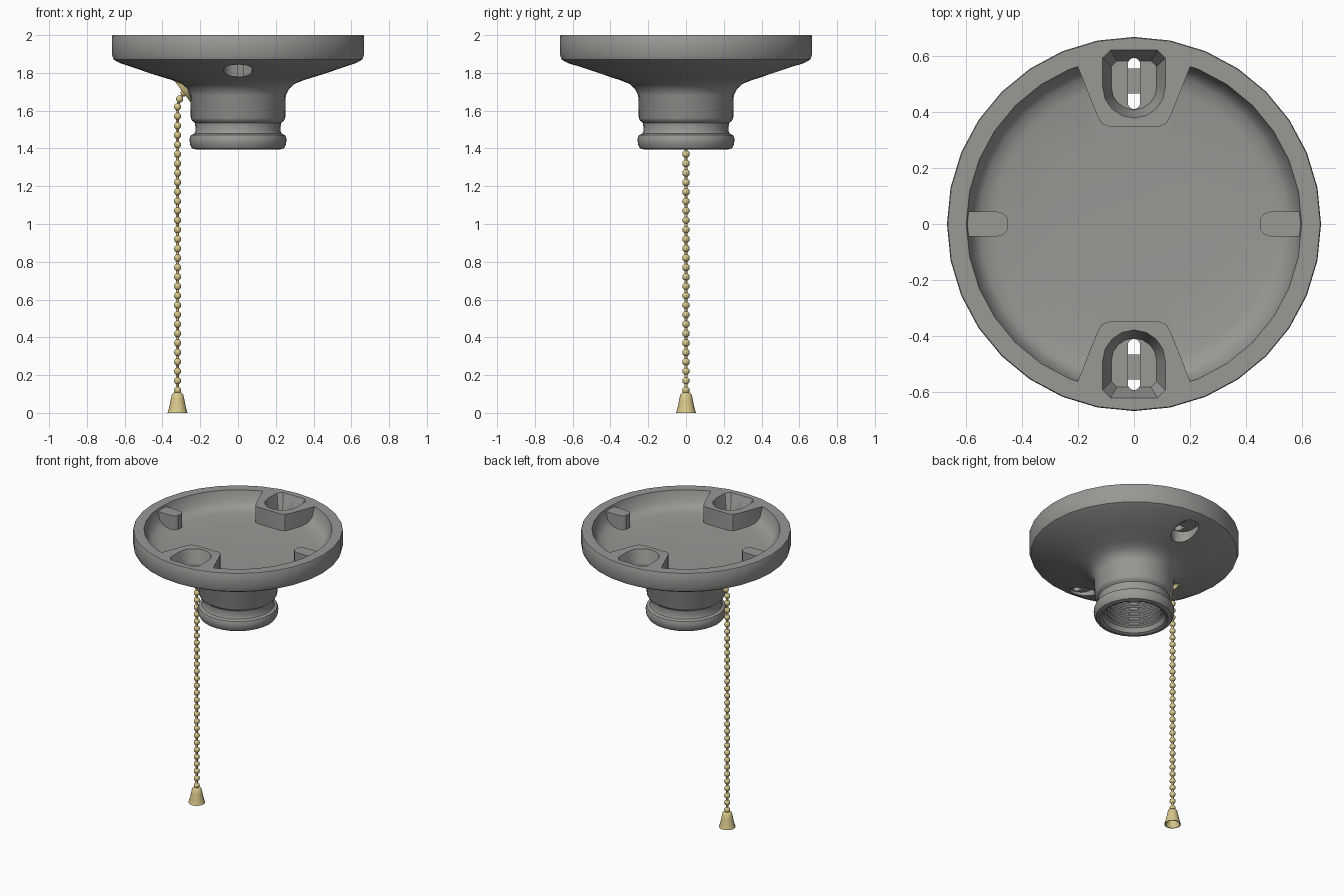
import bpy, bmesh, math
from mathutils import Vector, Matrix

if "Cube" in bpy.data.objects:
    bpy.data.objects.remove(bpy.data.objects["Cube"])


def material(name, rgb):
    m = bpy.data.materials.new(name)
    m.use_nodes = True
    m.diffuse_color = (*rgb, 1)
    bsdf = m.node_tree.nodes["Principled BSDF"]
    bsdf.inputs["Base Color"].default_value = (*rgb, 1)
    bsdf.inputs["Roughness"].default_value = 0.6
    return m


GREY = material("warm grey", (0.32, 0.315, 0.30))
BRASS = material("pale brass", (0.69, 0.58, 0.26))


def finish(name, bm, mat):
    bmesh.ops.recalc_face_normals(bm, faces=bm.faces)
    mesh = bpy.data.meshes.new(name)
    bm.to_mesh(mesh)
    bm.free()
    mesh.materials.append(mat)
    ob = bpy.data.objects.new(name, mesh)
    bpy.context.collection.objects.link(ob)
    return ob


def smooth(ob, angle=35):
    bpy.ops.object.select_all(action='DESELECT')
    ob.select_set(True)
    bpy.context.view_layer.objects.active = ob
    bpy.ops.object.shade_smooth_by_angle(angle=math.radians(angle))


def lathe(name, profile, mat, sides):
    bm = bmesh.new()
    verts = [bm.verts.new((0, -r, z)) for r, z in profile]
    edges = [bm.edges.new(p) for p in zip(verts, verts[1:])]
    bmesh.ops.spin(bm, geom=verts + edges, cent=(0, 0, 0), axis=(0, 0, 1),
                   angle=math.tau, steps=sides, use_duplicate=False)
    bmesh.ops.remove_doubles(bm, verts=bm.verts, dist=0.0005)
    return finish(name, bm, mat)


def prism(name, outline, low, high, taper=1.0):
    """Extrude an outline upward; taper shrinks its lower end about the middle."""
    bm = bmesh.new()
    mid = sum(y for x, y in outline) / len(outline)
    a = [bm.verts.new((x * taper, mid + (y - mid) * taper, low)) for x, y in outline]
    b = [bm.verts.new((x, y, high)) for x, y in outline]
    bm.faces.new(a)
    bm.faces.new(b)
    for i in range(len(a)):
        j = (i + 1) % len(a)
        bm.faces.new((a[i], a[j], b[j], b[i]))
    return finish(name, bm, GREY)


def rounded_slot(half_x, y0, y1, round_far=True, n=8):
    """Slot outline along y with a round near end and an optional round far end."""
    pts = [(half_x * math.cos(t), y0 + half_x + half_x * math.sin(t))
           for t in (math.pi + math.pi * i / n for i in range(n + 1))]
    if round_far:
        return pts + [(-x, y0 + y1 - y) for x, y in pts]
    c = half_x * 0.25
    return pts + [(half_x, y1 - c), (half_x - c, y1), (c - half_x, y1), (-half_x, y1 - c)]


def combine(target, other, operation):
    mod = target.modifiers.new(operation, 'BOOLEAN')
    mod.operation = operation
    mod.solver = 'EXACT'
    mod.object = other
    bpy.context.view_layer.objects.active = target
    bpy.ops.object.modifier_apply(modifier=mod.name)
    bpy.data.objects.remove(other)


# Holder body: open dish on top, neck and threaded socket below
dish = [(0, 1.88), (0.3, 1.882), (0.5, 1.888), (0.55, 1.9), (0.58, 1.93), (0.598, 2.0)]
shell = [(0.664, 2.0), (0.667, 1.995), (0.667, 1.895), (0.658, 1.87), (0.625, 1.852),
         (0.45, 1.793), (0.35, 1.762), (0.3, 1.742), (0.27, 1.715), (0.253, 1.68),
         (0.25, 1.56), (0.244, 1.548), (0.228, 1.535), (0.224, 1.495), (0.232, 1.478),
         (0.25, 1.47), (0.257, 1.45), (0.254, 1.42), (0.243, 1.4), (0.218, 1.394),
         (0.2, 1.402), (0.192, 1.42)]
threads = []
for i in range(6):
    z = 1.425 + i * 0.037
    threads += [(0.19, z), (0.19, z + 0.008), (0.177, z + 0.018), (0.177, z + 0.028)]
body = lathe("holder_body", dish + shell + threads + [(0.177, 1.67), (0, 1.67)], GREY, 32)

# Screw bosses and side ribs standing in the dish
boss_side = [(0.09, 0.348), (0.115, 0.358), (0.133, 0.39), (0.2, 0.56), (0.2, 0.6)]
boss = boss_side + [(-x, y) for x, y in reversed(boss_side)]
rib_side = [(0.45, 0.02), (0.465, 0.038), (0.49, 0.045), (0.63, 0.045)]
rib = rib_side + [(x, -y) for x, y in reversed(rib_side)]
for s in (1, -1):
    combine(body, prism("boss", [(x, s * y) for x, y in boss], 1.872, 2.0), 'UNION')
    combine(body, prism("rib", [(s * x, y) for x, y in rib], 1.872, 1.985), 'UNION')

# Screw pockets: sloping recess above, slot through, counterbore below
cuts = [(rounded_slot(0.112, 0.378, 0.62, False), 1.9, 2.0, 0.72),
        (rounded_slot(0.022, 0.41, 0.592), 1.7, 2.1, 1),
        (rounded_slot(0.075, 0.405, 0.6), 1.6, 1.86, 1)]
for s in (1, -1):
    for outline, low, high, taper in cuts:
        combine(body, prism("cutter", [(x, s * y) for x, y in outline], low, high, taper),
                'DIFFERENCE')
smooth(body)

# Small bridge across each screw slot
for s, side in ((1, "back"), (-1, "front")):
    bar = [(-0.03, 0.465), (0.03, 0.465), (0.03, 0.555), (-0.03, 0.555)]
    prism(side + "_slot_bridge", [(x, s * y) for x, y in bar], 1.868, 1.888)

# Flared brass spout on the neck
spout = lathe("chain_spout", [(0.012, -0.1), (0.022, -0.05), (0.045, -0.02), (0.078, 0),
                              (0.07, 0.0), (0.035, -0.025), (0.012, -0.05)], BRASS, 16)
axis = Vector((-0.8, 0, -0.6))
spout.data.transform(Matrix.Translation((-0.295, 0, 1.702))
                     @ axis.to_track_quat('Z', 'Y').to_matrix().to_4x4())
smooth(spout, 50)

# Beaded chain with a thin core
CHAIN_X = -0.32
path = [Vector((CHAIN_X, 0, 0.12 + 0.05 * i)) for i in range(31)]
path += [Vector((-0.309, 0, 1.662)), Vector((-0.285, 0, 1.695)), Vector((-0.25, 0, 1.72))]
bm = bmesh.new()
for p in path:
    bmesh.ops.create_uvsphere(bm, u_segments=10, v_segments=6, radius=0.02,
                              matrix=Matrix.Translation(p))
for p, q in zip(path, path[1:]):
    d = q - p
    bmesh.ops.create_cone(bm, segments=6, radius1=0.008, radius2=0.008, depth=d.length,
                          matrix=Matrix.Translation((p + q) / 2)
                          @ d.to_track_quat('Z', 'Y').to_matrix().to_4x4())
smooth(finish("bead_chain", bm, BRASS), 60)

# Hollow bell pull at the end of the chain
bell = lathe("bell_pull", [(0, 0.108), (0.02, 0.107), (0.03, 0.098), (0.036, 0.07), (0.044, 0.03),
                           (0.053, 0), (0.047, 0), (0.037, 0.035), (0.028, 0.085), (0, 0.09)],
             BRASS, 16)
bell.data.transform(Matrix.Translation((CHAIN_X, 0, 0)))
smooth(bell, 45)
